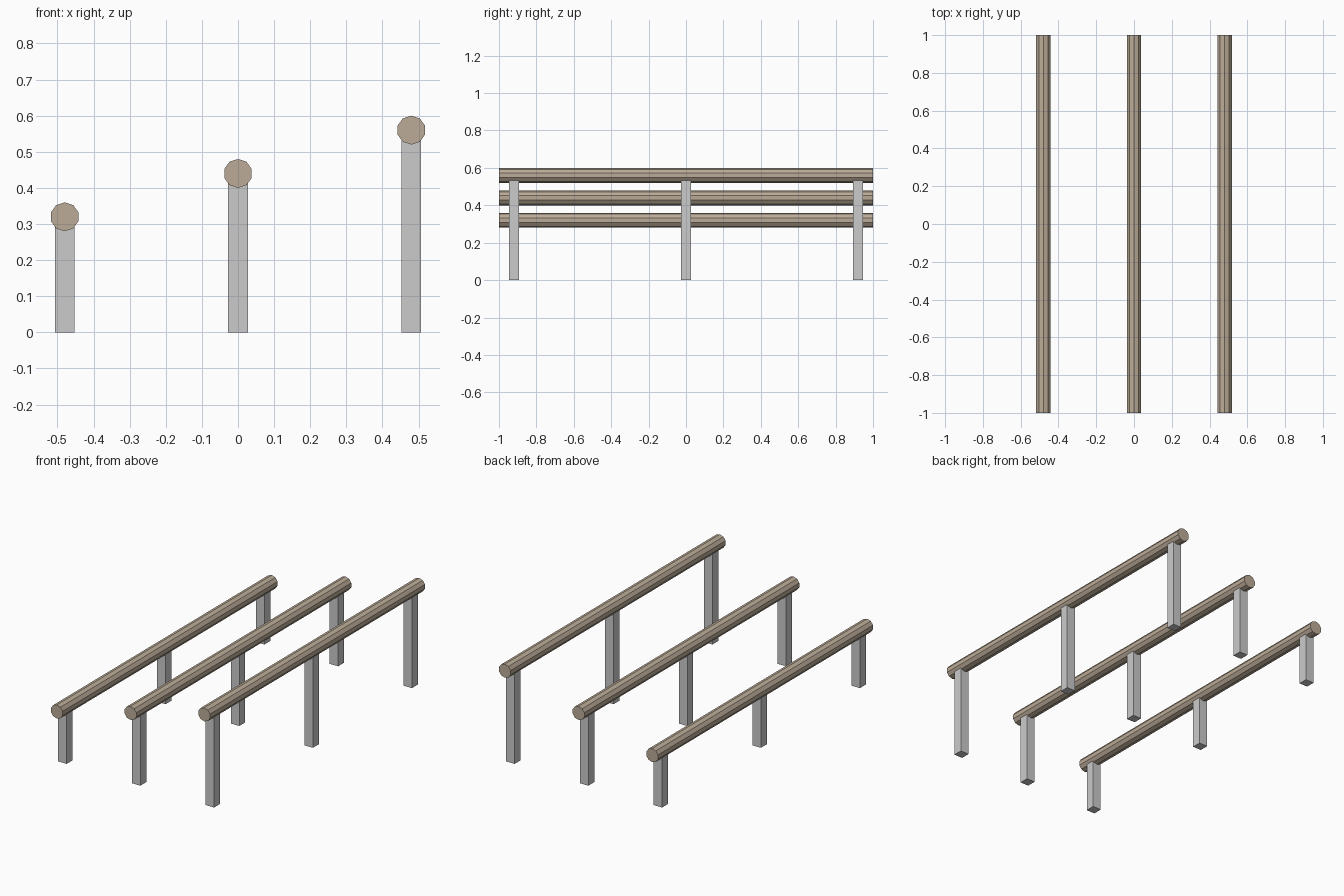
import bpy
from math import pi

if "Cube" in bpy.data.objects:
    bpy.data.objects.remove(bpy.data.objects["Cube"])

wood = bpy.data.materials.new("brown_wood")
wood.diffuse_color = (0.5, 0.41, 0.31, 1)
wood.use_nodes = True
wood.node_tree.nodes["Principled BSDF"].inputs["Base Color"].default_value = wood.diffuse_color

RAIL_R = 0.04
POST_W = 0.055


def add_rail(name, x, z):
    # ten-sided log with a corner pointing straight up
    bpy.ops.mesh.primitive_cylinder_add(vertices=10, radius=RAIL_R, depth=2,
                                        location=(x, 0, z), rotation=(pi / 2, 0, 0))
    ob = bpy.context.object
    ob.name = name
    ob.data.materials.append(wood)


def add_post(name, x, y, height):
    bpy.ops.mesh.primitive_cube_add(size=1, location=(x, y, height / 2))
    ob = bpy.context.object
    ob.name = name
    ob.scale = (POST_W, POST_W, height)


# three stepped rails, each on three square posts sunk into the log
for label, x, z in (("low", -0.48, 0.32), ("middle", 0, 0.44), ("high", 0.48, 0.56)):
    add_rail(label + "_rail", x, z)
    for place, y in (("front", -0.92), ("centre", 0), ("back", 0.92)):
        add_post(f"{label}_{place}_post", x, y, z - 0.02)
